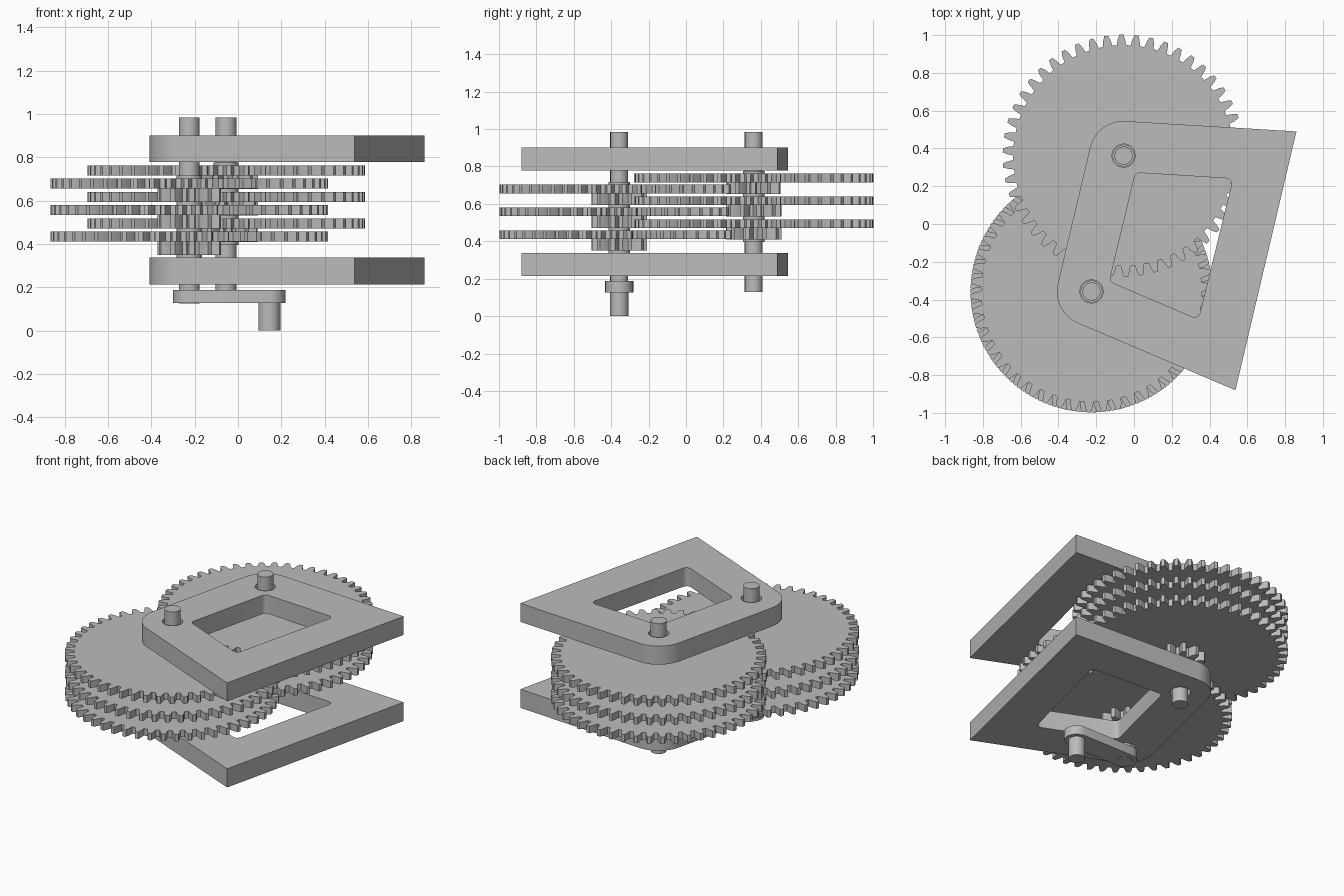
import bpy, bmesh
from math import pi, cos, sin, atan2, acos, radians
from mathutils import Vector

cube = bpy.data.objects.get("Cube")
if cube:
    bpy.data.objects.remove(cube, do_unlink=True)

grey = bpy.data.materials.new("plain grey")
grey.use_nodes = True
grey.diffuse_color = (0.5, 0.5, 0.5, 1)
grey.node_tree.nodes["Principled BSDF"].inputs["Base Color"].default_value = (0.5, 0.5, 0.5, 1)

# Shaft centres and the direction between them
A = Vector((-0.055, 0.362))
B = Vector((-0.225, -0.357))
TOWARD_B = atan2(B.y - A.y, B.x - A.x)
MODULE = (A - B).length * 2 / 60
SHAFT_R = 0.048


def arc(c, r, a0, a1, n=16):
    """Points on an arc, both ends included."""
    return [Vector((c.x + r * cos(a), c.y + r * sin(a)))
            for a in (a0 + (a1 - a0) * i / n for i in range(n + 1))]


def circle(c, r, n=40):
    return arc(c, r, 0, 2 * pi, n)[:-1]


def prism(name, loops, z0, z1):
    """Extrude an outline, with optional holes, from z0 to z1."""
    bm = bmesh.new()
    edges = []
    for loop in loops:
        vs = [bm.verts.new((p.x, p.y, z0)) for p in loop]
        edges += [bm.edges.new((v, vs[i - 1])) for i, v in enumerate(vs)]
    bmesh.ops.triangle_fill(bm, edges=edges, use_beauty=True)
    top = bmesh.ops.extrude_face_region(bm, geom=bm.faces[:], use_keep_orig=True)["geom"]
    bmesh.ops.translate(bm, vec=(0, 0, z1 - z0),
                        verts=[g for g in top if isinstance(g, bmesh.types.BMVert)])
    bmesh.ops.recalc_face_normals(bm, faces=bm.faces[:])
    me = bpy.data.meshes.new(name)
    bm.to_mesh(me)
    bm.free()
    me.materials.append(grey)
    me.shade_smooth()
    me.set_sharp_from_angle(angle=radians(25))
    ob = bpy.data.objects.new(name, me)
    bpy.context.collection.objects.link(ob)
    return ob


def rod(name, c, r, z0, z1, chamfer=0.006):
    ob = prism(name, [circle(c, r)], z0, z1)
    if chamfer:
        bev = ob.modifiers.new("chamfer", "BEVEL")
        bev.width = chamfer
        bev.segments = 1
        bev.limit_method = 'ANGLE'
        bev.angle_limit = radians(60)
    return ob


def gear(name, c, teeth, phase, z0, z1):
    """Spur gear with one tooth centred on the phase angle."""
    pitch_r = MODULE * teeth / 2
    step = 2 * pi / teeth
    root, tip = pitch_r - 1.25 * MODULE, pitch_r + MODULE
    half = ((root, -0.34), (pitch_r, -0.25), (tip, -0.13))
    tooth = half + tuple((r, -t) for r, t in reversed(half))
    pts = []
    for i in range(teeth):
        for r, t in tooth:
            a = phase + (i + t) * step
            pts.append(c + Vector((r * cos(a), r * sin(a))))
    return prism(name, [pts], z0, z1)


def rounded(corners, r):
    """Polygon with every corner rounded."""
    pts = []
    for i, p in enumerate(corners):
        u = (corners[i - 1] - p).normalized()
        v = (corners[(i + 1) % len(corners)] - p).normalized()
        half = acos(u.dot(v)) / 2
        s, e = p + u * (r / (sin(half) / cos(half))), p + v * (r / (sin(half) / cos(half)))
        centre = p + (u + v).normalized() * (r / sin(half))
        a0 = atan2(s.y - centre.y, s.x - centre.x)
        a1 = atan2(e.y - centre.y, e.x - centre.x)
        turn = (a1 - a0 + pi) % (2 * pi) - pi
        pts += arc(centre, r, a0, a0 + turn, 6)
    return pts


# Frame plates: two square corners, two lobes round the shafts, a window
def tangent_angle(c, p, r, side):
    d = p - c
    return atan2(d.y, d.x) + side * acos(r / d.length)


back, front = Vector((0.86, 0.49)), Vector((0.537, -0.88))
LOBE = 0.183
side_angle = TOWARD_B - pi / 2 + 2 * pi
outline = [front, back]
outline += arc(A, LOBE, tangent_angle(A, back, LOBE, 1), side_angle)
outline += arc(B, LOBE, side_angle, tangent_angle(B, front, LOBE, -1) + 2 * pi)
window = rounded([Vector(p) for p in
                  ((0.008, 0.272), (0.524, 0.24), (0.341, -0.505), (-0.13, -0.304))], 0.03)
for name, z0, z1 in (("lower_plate", 0.214, 0.337), ("upper_plate", 0.779, 0.901)):
    prism(name, [outline, window, circle(A, 0.061), circle(B, 0.061)], z0, z1)

# Shafts
rod("rear_shaft", A, SHAFT_R, 0.129, 0.985)
rod("front_shaft", B, SHAFT_R, 0.126, 0.985)

# Alternating compound gears: a wheel with a pinion below and a hub above
PITCH = 0.1223
for label, c, base, facing in (("front", B, 0.412, TOWARD_B + pi),
                               ("rear", A, 0.471, TOWARD_B)):
    for k in range(3):
        z = base + k * PITCH
        shift = k * 2 * pi / 150 if label == "front" else 0
        mate = 0 if label == "front" else -5 * k * 2 * pi / 150
        gear(f"{label}_wheel_{k + 1}", c, 50, facing + shift, z, z + 0.046)
        gear(f"{label}_pinion_{k + 1}", c, 10, facing + pi / 10 + mate, z - 0.062, z + 0.001)
        rod(f"{label}_hub_{k + 1}", c, 0.058, z + 0.04, z + 0.0603, 0)
    rod(f"{label}_spacer", c, 0.058, base - 0.076, base - 0.06, 0)

# Crank arm and handle
knob = Vector((0.145, B.y))
arm = arc(knob, 0.075, -pi / 2, pi / 2) + arc(B, 0.075, pi / 2, 3 * pi / 2)
prism("crank_arm", [arm], 0.127, 0.187)
rod("crank_handle", knob, 0.05, 0, 0.13, 0.004)
